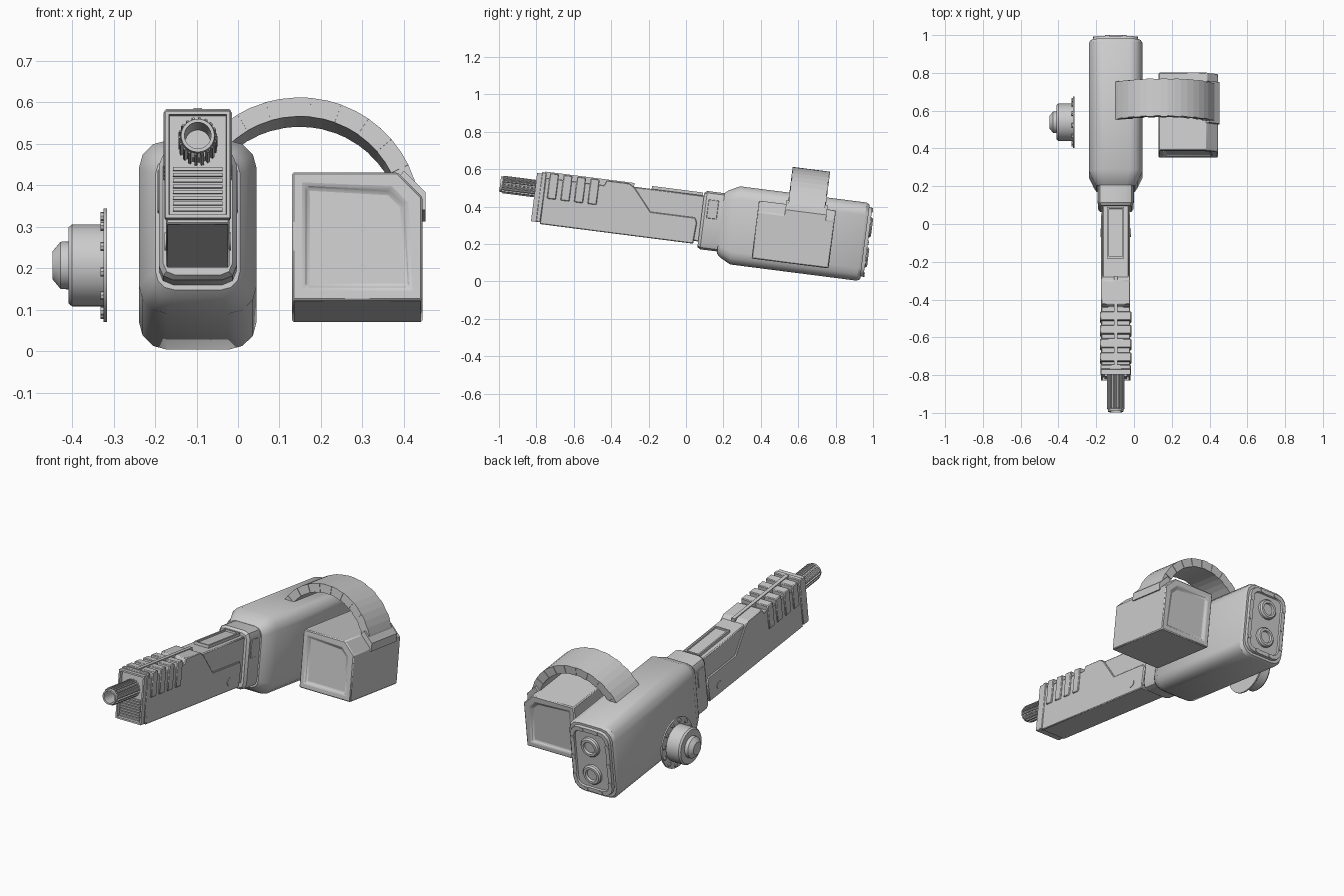
import bpy, bmesh
from math import sin, cos, pi, radians
from mathutils import Matrix

if "Cube" in bpy.data.objects:
    bpy.data.objects.remove(bpy.data.objects["Cube"])

TILT = Matrix.Rotation(radians(-7.3), 4, 'X')   # whole model leans nose-up
CX = -0.097                                     # centre line of the main assembly


def finish(name, bm, bevel=0.0, angle=32):
    bmesh.ops.recalc_face_normals(bm, faces=bm.faces)
    bm.transform(TILT)
    me = bpy.data.meshes.new(name)
    bm.to_mesh(me)
    bm.free()
    ob = bpy.data.objects.new(name, me)
    bpy.context.collection.objects.link(ob)
    bpy.ops.object.select_all(action='DESELECT')
    ob.select_set(True)
    bpy.context.view_layer.objects.active = ob
    bpy.ops.object.shade_smooth_by_angle(angle=radians(angle))
    if bevel:
        m = ob.modifiers.new("edge", 'BEVEL')
        m.width, m.segments, m.limit_method = bevel, 1, 'ANGLE'
    return ob


def add_loft(bm, sections, axis='y'):
    """sections: (position along axis, 2D outline); returns the two end caps."""
    rings = []
    for p, pts in sections:
        rings.append([bm.verts.new((u, p, v) if axis == 'y' else (p, u, v)) for u, v in pts])
    n = len(rings[0])
    for a, b in zip(rings, rings[1:]):
        for i in range(n):
            bm.faces.new((a[i], a[(i + 1) % n], b[(i + 1) % n], b[i]))
    return [bm.faces.new(rings[0]), bm.faces.new(rings[-1])]


def loft(name, sections, axis='y', bevel=0.0):
    bm = bmesh.new()
    add_loft(bm, sections, axis)
    return finish(name, bm, bevel)


def add_box(bm, x0, x1, y0, y1, z0, z1):
    add_loft(bm, [(y0, rect(x0, x1, z0, z1)), (y1, rect(x0, x1, z0, z1))])


def rect(u0, u1, v0, v1):
    return [(u0, v0), (u1, v0), (u1, v1), (u0, v1)]


def rounded(hw, z0, z1, r, seg=3, cx=CX):
    pts = []
    for k, (u, v) in enumerate([(cx + hw - r, z1 - r), (cx - hw + r, z1 - r),
                                (cx - hw + r, z0 + r), (cx + hw - r, z0 + r)]):
        for i in range(seg + 1):
            a = (k + i / seg) * pi / 2
            pts.append((u + r * cos(a), v + r * sin(a)))
    return pts


def circle(u, v, r, n=28):
    return [(u + r * cos(2 * pi * i / n), v + r * sin(2 * pi * i / n)) for i in range(n)]


def gear(u, v, r0, r1, teeth):
    pts = []
    for i in range(teeth):
        for f, r in ((0.0, r0), (0.4, r0), (0.5, r1), (0.9, r1)):
            a = 2 * pi * (i + f) / teeth
            pts.append((u + r * cos(a), v + r * sin(a)))
    return pts


# Main rear body with tapered front
loft("rear_body", [(0.145, rounded(0.102, 0.168, 0.495, 0.045)),
                   (0.165, rounded(0.115, 0.15, 0.512, 0.055)),
                   (0.222, rounded(0.142, 0.12, 0.541, 0.068)),
                   (0.905, rounded(0.142, 0.12, 0.541, 0.068)),
                   (0.922, rounded(0.132, 0.13, 0.531, 0.062))])

# Collar between body and barrel shroud
loft("collar", [(0.037, rounded(0.084, 0.190, 0.484, 0.03, 2)),
                (0.052, rounded(0.094, 0.180, 0.494, 0.035, 2)),
                (0.15, rounded(0.094, 0.180, 0.494, 0.035, 2))])
bm = bmesh.new()
for side in (-1, 1):                            # little windows on collar sides
    x = CX + side * 0.093
    add_box(bm, x - 0.004, x + 0.004, 0.065, 0.12, 0.35, 0.45)
finish("collar_windows", bm, 0.002)

# Rear plate: recessed cover, bolts and two ports
bm = bmesh.new()
caps = add_loft(bm, [(0.915, rounded(0.122, 0.142, 0.520, 0.06)),
                     (0.938, rounded(0.118, 0.146, 0.516, 0.056))])
bmesh.ops.recalc_face_normals(bm, faces=bm.faces)
bmesh.ops.inset_individual(bm, faces=[caps[1]], thickness=0.022)
bmesh.ops.inset_individual(bm, faces=[caps[1]], thickness=0.004, depth=-0.008)
finish("rear_plate", bm)
bm = bmesh.new()
for sx in (-1, 1):
    for u, v in ((0.107, 0.22), (0.107, 0.33), (0.107, 0.44), (0.045, 0.157), (0.045, 0.505)):
        add_loft(bm, [(s, circle(CX + sx * u, v, 0.012, 8)) for s in (0.93, 0.943)])
finish("rear_bolts", bm)
for name, v in (("upper_port", 0.412), ("lower_port", 0.25)):
    loft(name, [(0.92, circle(CX, v, 0.056)), (0.942, circle(CX, v, 0.054)),
                (0.95, circle(CX, v, 0.047)), (0.95, circle(CX, v, 0.034)),
                (0.938, circle(CX, v, 0.031))])

# Barrel shroud: narrow upper core plus stepped side cladding
hw = 0.070
core = [(-0.40, 0.22), (0.06, 0.22), (0.06, 0.467), (-0.40, 0.467)]
loft("shroud_core", [(CX - hw, core), (CX + hw, core)], 'x', 0.005)
hw = 0.077
clad = [(-0.815, 0.205), (0.012, 0.205), (0.018, 0.32), (0.005, 0.345), (-0.235, 0.345),
        (-0.335, 0.462), (-0.365, 0.482), (-0.49, 0.482), (-0.50, 0.455), (-0.815, 0.455)]
loft("shroud_cladding", [(CX - hw, clad), (CX + hw, clad)], 'x', 0.004)

# Cooling ribs wrapping the shroud, and the centre spine
bm = bmesh.new()
for i in range(4):
    s = -0.575 - i * 0.073
    add_box(bm, CX - 0.083, CX + 0.083, s, s + 0.048, 0.345, 0.482)
add_box(bm, CX - 0.08, CX + 0.08, -0.838, -0.812, 0.215, 0.482)
finish("cooling_ribs", bm, 0.004)
bm = bmesh.new()
add_box(bm, CX - 0.01, CX + 0.01, -0.82, -0.34, 0.44, 0.487)
finish("top_spine", bm)

# Raised plate on top with a sunken middle
bm = bmesh.new()
top = [(CX - 0.045, -0.245), (CX + 0.045, -0.245), (CX + 0.045, 0.025), (CX - 0.045, 0.025)]
add_box(bm, CX - 0.045, CX + 0.045, -0.245, 0.03, 0.45, 0.483)
bmesh.ops.recalc_face_normals(bm, faces=bm.faces)
f = max(bm.faces, key=lambda f: f.calc_center_median().z)
bmesh.ops.inset_individual(bm, faces=[f], thickness=0.012)
bmesh.ops.inset_individual(bm, faces=[f], thickness=0.002, depth=-0.008)
finish("top_plate", bm)

# Pivot pins on both sides
loft("pivot_pin", [(CX + x, circle(-0.079, 0.257, 0.022, 20)) for x in (-0.08, 0.08)], 'x')

# Front frame with recessed face and louvres
bm = bmesh.new()
fr = rect(CX - 0.078, CX + 0.078, 0.214, 0.474)
caps = add_loft(bm, [(-0.863, fr), (-0.82, fr)])
bmesh.ops.recalc_face_normals(bm, faces=bm.faces)
bmesh.ops.inset_individual(bm, faces=[caps[0]], thickness=0.012)
bmesh.ops.inset_individual(bm, faces=[caps[0]], thickness=0.002, depth=-0.018)
finish("front_frame", bm)
bm = bmesh.new()
for i in range(8):
    z = 0.232 + i * 0.014
    add_box(bm, CX - 0.06, CX + 0.06, -0.856, -0.84, z, z + 0.008)
finish("front_louvres", bm)

# Fluted muzzle with bore
MZ = 0.39
loft("muzzle", [(-0.83, gear(CX, MZ, 0.047, 0.039, 18)), (-1.035, gear(CX, MZ, 0.047, 0.039, 18)),
                (-1.04, circle(CX, MZ, 0.042, 72)), (-1.052, circle(CX, MZ, 0.040, 72)),
                (-1.052, circle(CX, MZ, 0.032, 72)), (-0.92, circle(CX, MZ, 0.030, 72))])

# Ammunition box with one clipped corner and sunken end panels
bm = bmesh.new()
out = [(0.13, 0.166), (0.445, 0.166), (0.445, 0.418), (0.385, 0.478), (0.13, 0.478)]
caps = add_loft(bm, [(0.332, out), (0.747, out)])
bmesh.ops.recalc_face_normals(bm, faces=bm.faces)
bmesh.ops.inset_individual(bm, faces=caps, thickness=0.042)
bmesh.ops.inset_individual(bm, faces=caps, thickness=0.012, depth=-0.012)
finish("supply_box", bm, 0.005)

# Arched feed chute: alternating links give a shallow stepped surface
bm = bmesh.new()
N = 22
for i in range(N):
    a0, a1 = (radians(165 - (165 - 4) * k / N) for k in (i, i + 1))
    arc = [(0.149 + r * cos(a), 0.389 + r * sin(a))
           for r, a in ((0.245, a0), (0.291, a0), (0.291, a1), (0.245, a1))]
    d = 0.003 * (i % 2)
    add_loft(bm, [(0.488 + d, arc), (0.69 - d, arc)])
finish("feed_chute", bm)
bm = bmesh.new()
pad = [(0.375, 0.47), (0.4, 0.5), (0.452, 0.448), (0.452, 0.405), (0.43, 0.405)]
add_loft(bm, [(0.478, pad), (0.70, pad)])
finish("chute_foot", bm)

# Detached side drum with flange and bolts
Y, Z = 0.508, 0.274
loft("drum_flange", [(x, circle(Y, Z, 0.137, 36)) for x in (-0.324, -0.316)], 'x')
loft("side_drum", [(x, circle(Y, Z, r, 32)) for x, r in
                   ((-0.32, 0.099), (-0.40, 0.099), (-0.409, 0.092), (-0.409, 0.058),
                    (-0.428, 0.057), (-0.447, 0.034))], 'x')
bm = bmesh.new()
for i in range(12):
    a = radians(15 + 30 * i)
    bolt = circle(Y + 0.119 * cos(a), Z + 0.119 * sin(a), 0.011, 8)
    add_loft(bm, [(-0.32, bolt), (-0.331, bolt)], 'x')
finish("flange_bolts", bm)
